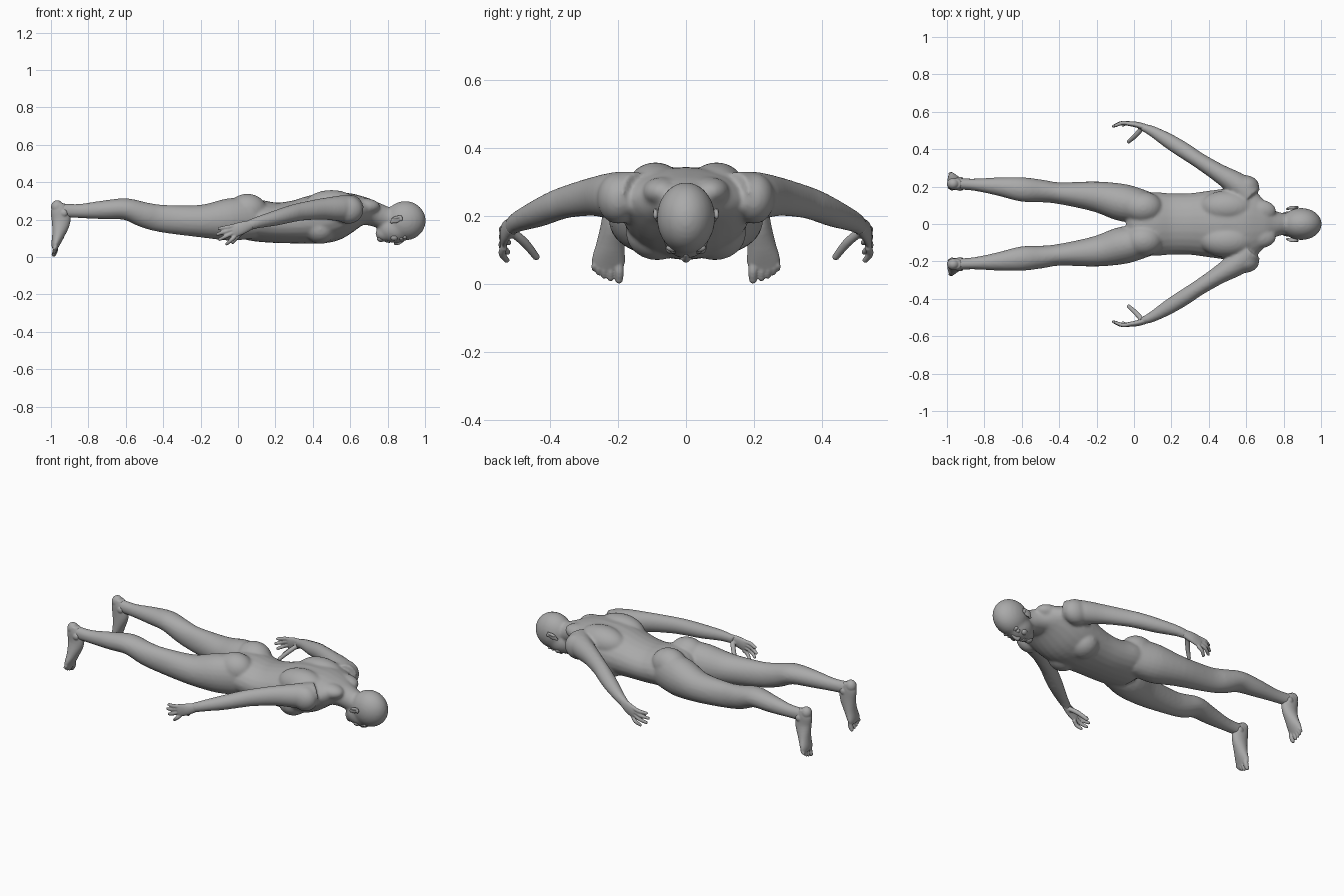
import bpy, bmesh
from mathutils import Vector, Matrix

cube = bpy.data.objects.get("Cube")
if cube:
    bpy.data.objects.remove(cube, do_unlink=True)

grey = bpy.data.materials.new("matte_grey")
grey.use_nodes = True
colour = (0.4, 0.4, 0.4, 1)
grey.diffuse_color = colour
grey.node_tree.nodes["Principled BSDF"].inputs["Base Color"].default_value = colour


def blob(bm, centre, radii, side=1, tilt=0):
    """Ellipsoid, optionally mirrored across the middle and tilted about y."""
    place = Matrix.Translation((centre[0], centre[1] * side, centre[2]))
    turn = Matrix.Rotation(tilt, 4, 'Y')
    size = Matrix.Diagonal((*radii, 1))
    bmesh.ops.create_uvsphere(bm, u_segments=24, v_segments=16, radius=1,
                              matrix=place @ turn @ size)


def spline(rows, steps):
    """Smooth path through rows of x, y, z, side radius, depth radius."""
    rows = [Vector(r) for r in rows]
    padded = [rows[0]] + rows + [rows[-1]]
    path = []
    for a, b, c, d in zip(padded, padded[1:], padded[2:], padded[3:]):
        for i in range(steps):
            t = i / steps
            path.append((b * 2 + (c - a) * t
                         + (a * 2 - b * 5 + c * 4 - d) * t ** 2
                         + (b * 3 - a - c * 3 + d) * t ** 3) * 0.5)
    return path + [rows[-1]]


def tube(bm, rows, side=1, steps=4, sides=24):
    """Loft elliptical rings along a path and close both ends."""
    path = spline(rows, steps)
    centres = [Vector((p[0], p[1] * side, p[2])) for p in path]
    last = len(path) - 1
    rings = []
    for i, p in enumerate(path):
        along = (centres[min(i + 1, last)] - centres[max(i - 1, 0)]).normalized()
        across = Vector((0, 1, 0))
        across = (across - along * across.dot(along)).normalized()
        depth = along.cross(across)
        circle = Matrix.Identity(3)
        ring = []
        for k in range(sides):
            spoke = Matrix.Rotation(k * 6.28318 / sides, 3, 'Z') @ circle.col[0]
            ring.append(bm.verts.new(centres[i] + across * spoke.x * p[3]
                                     + depth * spoke.y * p[4]))
        rings.append(ring)
    for lower, upper in zip(rings, rings[1:]):
        for k in range(sides):
            n = (k + 1) % sides
            bm.faces.new((lower[k], lower[n], upper[n], upper[k]))
    bm.faces.new(rings[0][::-1])
    bm.faces.new(rings[-1])


def digit(bm, base, middle, tip, thick, side):
    """Finger or toe with a rounded end."""
    tube(bm, [(*base, thick, thick), (*middle, thick, thick),
              (*tip, thick * 0.8, thick * 0.8)], side, sides=12)
    blob(bm, tip, [thick * 0.8] * 3, side)


def finish(bm, name, voxel=None, relax=0):
    """Turn the mesh into an object, fusing overlapping volumes if asked."""
    bmesh.ops.recalc_face_normals(bm, faces=bm.faces[:])
    for face in bm.faces:
        face.smooth = True
    mesh = bpy.data.meshes.new(name)
    bm.to_mesh(mesh)
    bm.free()
    mesh.materials.append(grey)
    obj = bpy.data.objects.new(name, mesh)
    bpy.context.collection.objects.link(obj)
    if voxel:
        fuse = obj.modifiers.new("fuse", 'REMESH')
        fuse.mode = 'VOXEL'
        fuse.voxel_size = voxel
        fuse.use_smooth_shade = True
        soften = obj.modifiers.new("soften", 'SMOOTH')
        soften.factor = 0.5
        soften.iterations = relax


TORSO = [(-.03, 0, .19, .06, .06), (.02, 0, .2, .15, .1), (.1, 0, .195, .17, .112),
         (.2, 0, .183, .164, .108), (.3, 0, .187, .165, .115), (.4, 0, .2, .178, .13),
         (.5, 0, .215, .19, .132), (.6, 0, .24, .19, .105), (.67, 0, .245, .155, .077),
         (.72, 0, .232, .09, .067), (.78, 0, .212, .062, .062), (.84, 0, .2, .055, .05)]
LEG = [(.08, .09, .21, .08, .11), (-.05, .112, .2, .1, .113), (-.2, .146, .192, .082, .087),
       (-.4, .165, .205, .058, .074), (-.5, .177, .225, .061, .068),
       (-.6, .185, .256, .065, .058), (-.72, .2, .252, .05, .05),
       (-.85, .21, .246, .033, .038), (-.95, .215, .25, .03, .038)]
ARM = [(.62, .14, .265, .07, .065), (.56, .205, .26, .066, .07), (.45, .275, .257, .049, .057),
       (.34, .345, .243, .042, .049), (.28, .385, .23, .043, .046), (.2, .435, .208, .041, .041),
       (.1, .495, .183, .029, .031), (.04, .52, .163, .018, .027)]
PALM = [(.07, .513, .172, .018, .025), (.02, .53, .155, .016, .034), (-.03, .537, .138, .012, .037)]
FOOT = [(-.955, .215, .285, .026, .028), (-.952, .215, .25, .032, .049),
        (-.946, .215, .19, .033, .05), (-.96, .222, .12, .041, .034),
        (-.975, .228, .07, .049, .023), (-.98, .229, .045, .043, .015)]

# Trunk, limbs and head fused into one skin
body = bmesh.new()
tube(body, TORSO)
blob(body, (.894, 0, .194), (.11, .086, .105))      # cranium
blob(body, (.84, 0, .15), (.095, .07, .075))        # face
blob(body, (.785, 0, .125), (.05, .045, .042))      # jaw
for side in (1, -1):
    tube(body, LEG, side)
    tube(body, ARM, side)
    blob(body, (.05, .088, .25), (.105, .085, .088), side)   # buttock
    blob(body, (.5, .09, .268), (.15, .09, .09), side)       # shoulder blade
    blob(body, (.44, .085, .15), (.085, .092, .08), side)    # chest muscle
    blob(body, (.59, .2, .252), (.08, .062, .075), side)     # shoulder
    blob(body, (.67, .07, .27), (.09, .06, .045), side)      # neck slope
finish(body, "body", 0.008, 8)

# Nose, lips, chin and brows
face = bmesh.new()
tube(face, [(.885, 0, .093, .008, .01), (.86, 0, .078, .01, .012), (.842, 0, .076, .014, .013)])
blob(face, (.845, 0, .073), (.013, .012, .011))
blob(face, (.765, 0, .1), (.024, .026, .02))
for z, x in ((.083, .808), (.086, .793)):
    blob(face, (x, 0, z), (.008, .024, .008))
for side in (1, -1):
    blob(face, (.842, .012, .08), (.01, .008, .009), side)
    blob(face, (.892, .034, .106), (.012, .026, .012), side)
    blob(face, (.835, .043, .107), (.022, .018, .02), side)
finish(face, "face_features", 0.004, 4)

for side, label in ((1, "left"), (-1, "right")):
    # Eye and ear
    eye = bmesh.new()
    blob(eye, (.872, .034, .101), (.012, .016, .012), side)
    finish(eye, label + "_eye")
    ear = bmesh.new()
    blob(ear, (.845, .084, .2), (.03, .007, .018), side, -0.3)
    blob(ear, (.852, .09, .213), (.028, .007, .008), side, -0.2)
    blob(ear, (.872, .09, .204), (.009, .007, .014), side)
    blob(ear, (.822, .08, .188), (.011, .006, .009), side)
    finish(ear, label + "_ear", 0.003, 3)

    # Hand with four fingers and a thumb
    hand = bmesh.new()
    tube(hand, PALM, side)
    fingers = [((-.02, .535, .166), (-.1, .526, .152)), ((-.03, .537, .148), (-.11, .522, .122)),
               ((-.03, .537, .128), (-.098, .525, .094)), ((-.015, .535, .11), (-.06, .528, .07))]
    for base, tip in fingers:
        middle = (Vector(base) + Vector(tip)) / 2 + Vector((0, .01, 0))
        digit(hand, base, middle, tip, 0.011, side)
    digit(hand, (.045, .515, .155), (.01, .475, .122), (-.028, .441, .08), 0.0135, side)
    finish(hand, label + "_hand", 0.004, 4)

    # Foot with heel, ankle bones and toes
    foot = bmesh.new()
    tube(foot, FOOT, side)
    blob(foot, (-.967, .215, .268), (.033, .031, .036), side)
    for y in (.187, .243):
        blob(foot, (-.93, y, .235), (.018, .01, .018), side)
    toes = [(.197, .012, .0145), (.222, .016, .011), (.241, .023, .0105),
            (.257, .032, .01), (.27, .044, .0095)]
    for y, z, thick in toes:
        root = (-.976, .226 + (y - .226) * 0.85, .065)
        digit(foot, root, (-.976, y, (z + .062) / 2), (-.985, y, z), thick, side)
    finish(foot, label + "_foot", 0.004, 5)
